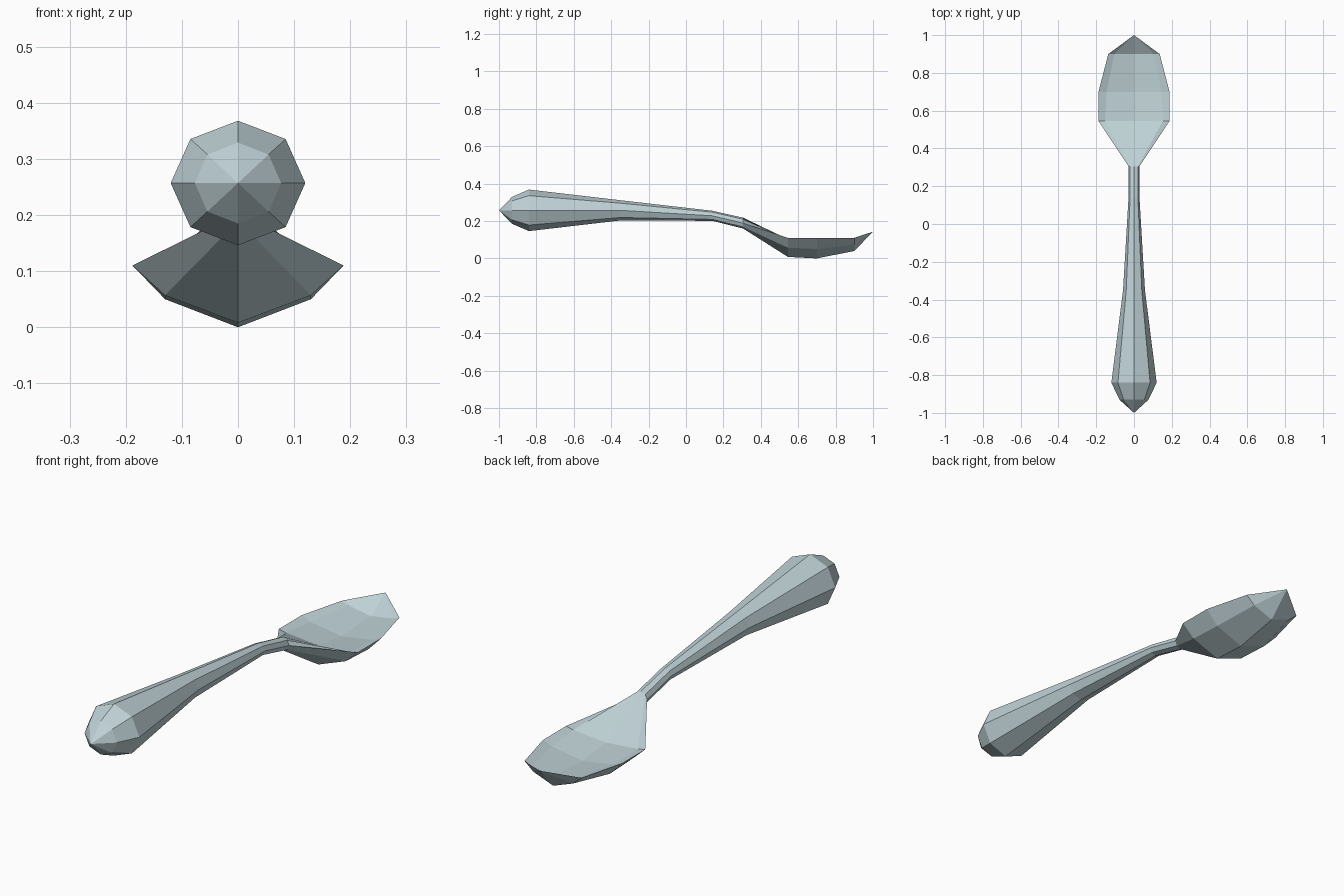
import bpy, bmesh, math

if "Cube" in bpy.data.objects:
    bpy.data.objects.remove(bpy.data.objects["Cube"])

metal = bpy.data.materials.new("pale blue grey metal")
metal.diffuse_color = (0.52, 0.64, 0.67, 1)
metal.use_nodes = True
metal.node_tree.nodes["Principled BSDF"].inputs["Base Color"].default_value = metal.diffuse_color


def octagon(y, zc, rx, rz):
    """Eight-sided handle section, starting at +x and turning over the top."""
    return [(rx * math.cos(i * math.pi / 4), y, zc + rz * math.sin(i * math.pi / 4))
            for i in range(8)]


def bowl_section(y, rim, upper, top, lower, bottom):
    """Bowl section from (x, z) of rim, inside and outside points, mirrored in x."""
    pts = [rim, upper, (0, top), (-upper[0], upper[1]), (-rim[0], rim[1]),
           (-lower[0], lower[1]), (0, bottom), lower]
    return [(x, y, z) for x, z in pts]


def loft(name, rings, start=None, end=None):
    bm = bmesh.new()
    rows = [[bm.verts.new(p) for p in r] for r in rings]
    for a, b in zip(rows, rows[1:]):
        for i in range(8):
            j = (i + 1) % 8
            bm.faces.new((a[i], a[j], b[j], b[i]))
    # pointed ends
    for tip, row in ((start, rows[0]), (end, rows[-1])):
        if tip:
            v = bm.verts.new(tip)
            for i in range(8):
                bm.faces.new((row[i], row[(i + 1) % 8], v))
    bmesh.ops.recalc_face_normals(bm, faces=bm.faces)
    me = bpy.data.meshes.new(name)
    bm.to_mesh(me)
    bm.free()
    me.materials.append(metal)
    ob = bpy.data.objects.new(name, me)
    bpy.context.collection.objects.link(ob)
    return ob


# handle knob, shaft and neck, then the shallow bowl, lofted as one skin
handle = [
    octagon(-0.93, 0.257, 0.077, 0.072),
    octagon(-0.84, 0.257, 0.12, 0.111),
    octagon(-0.35, 0.257, 0.058, 0.054),
    octagon(0.14, 0.228, 0.029, 0.027),
    octagon(0.305, 0.189, 0.029, 0.029),
]
bowl = [
    bowl_section(0.545, (0.188, 0.11), (0.153, 0.103), 0.09, (0.13, 0.057), 0.008),
    bowl_section(0.70, (0.188, 0.11), (0.145, 0.093), 0.07, (0.13, 0.05), 0.0),
    bowl_section(0.90, (0.136, 0.11), (0.105, 0.098), 0.08, (0.095, 0.075), 0.04),
]
loft("spoon", handle + bowl, start=(0, -1, 0.257), end=(0, 1, 0.143))
